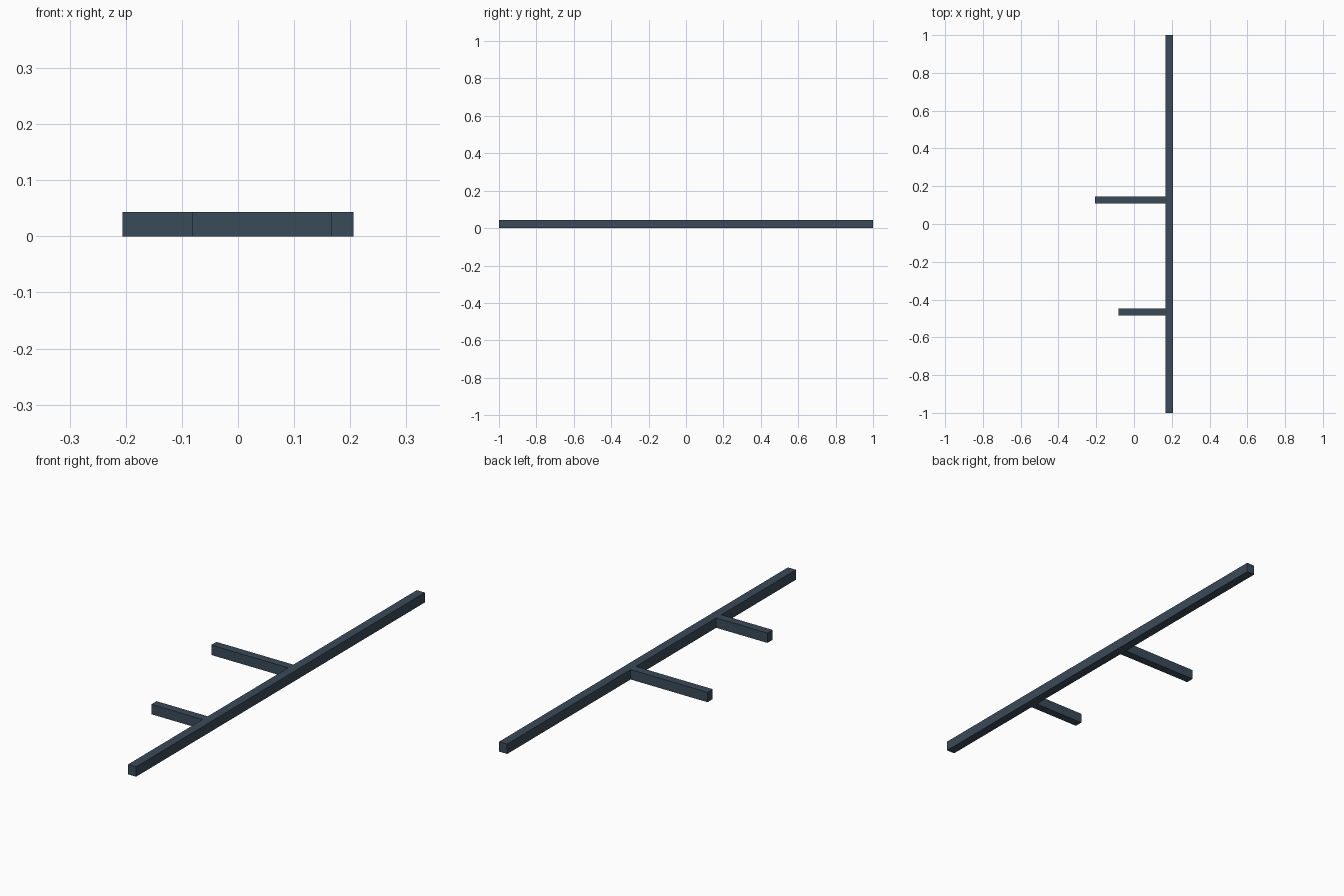
import bpy

if "Cube" in bpy.data.objects:
    bpy.data.objects.remove(bpy.data.objects["Cube"])

slate = bpy.data.materials.new("dark_slate")
slate.diffuse_color = (0.042, 0.070, 0.098, 1)
slate.use_nodes = True
slate.node_tree.nodes["Principled BSDF"].inputs["Base Color"].default_value = slate.diffuse_color

HEIGHT = 0.0435


def bar(name, x0, x1, y0, y1):
    """Square-cut bar resting on the ground."""
    bpy.ops.mesh.primitive_cube_add(
        size=1, location=((x0 + x1) / 2, (y0 + y1) / 2, HEIGHT / 2))
    ob = bpy.context.object
    ob.name = name
    ob.scale = (x1 - x0, y1 - y0, HEIGHT)
    bpy.ops.object.transform_apply(location=False, rotation=False, scale=True)
    ob.data.materials.append(slate)


# Long rail along y
bar("main_rail", 0.167, 0.206, -1.0, 1.0)

# Two side arms butting against the rail
for name, tip, y in (("long_arm", -0.206, 0.127), ("short_arm", -0.081, -0.466)):
    bar(name, tip, 0.167, y - 0.018, y + 0.018)
